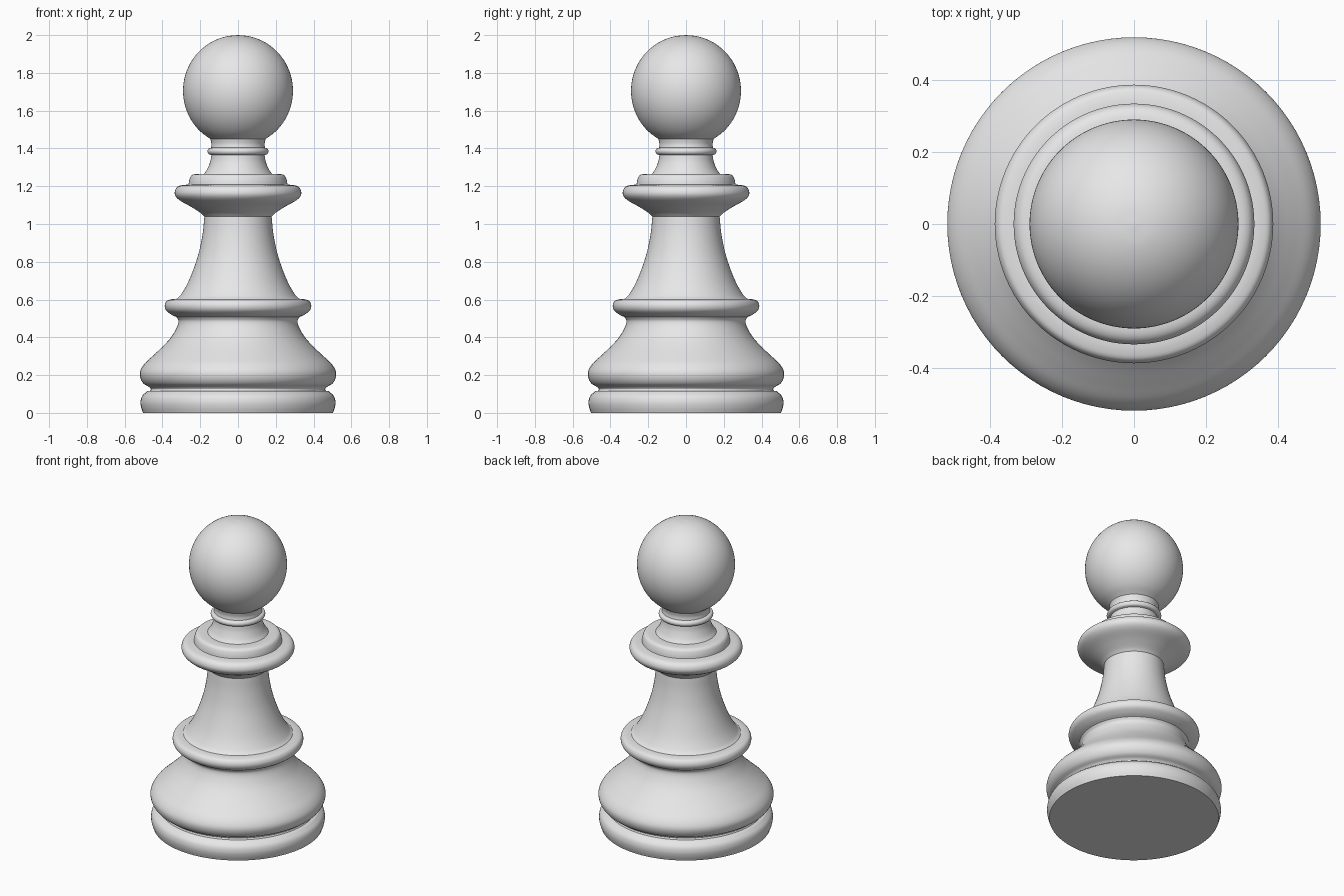
import bpy
import bmesh
import math
from mathutils import Vector

SIDES = 96

cube = bpy.data.objects.get("Cube")
if cube:
    bpy.data.objects.remove(cube, do_unlink=True)

grey = bpy.data.materials.new("light_grey")
grey.use_nodes = True
grey.diffuse_color = (0.8, 0.8, 0.8, 1)
bsdf = next(n for n in grey.node_tree.nodes if n.type == "BSDF_PRINCIPLED")
bsdf.inputs["Base Color"].default_value = grey.diffuse_color


def smooth_curve(points, steps=5):
    """Catmull-Rom curve through (radius, height) points."""
    p = [Vector(q) for q in points]
    if len(p) < 3:
        return p
    p = [2 * p[0] - p[1]] + p + [2 * p[-1] - p[-2]]
    out = []
    for a, b, c, d in zip(p, p[1:], p[2:], p[3:]):
        for i in range(steps):
            t = i / steps
            out.append((2 * b + (c - a) * t + (2 * a - 5 * b + 4 * c - d) * t**2
                        + (3 * b - a - 3 * c + d) * t**3) / 2)
    return out + [p[-2]]


def lathe(name, *curves):
    """Turn smooth curves, joined at crisp corners, around the z axis."""
    bm = bmesh.new()
    verts = []
    for curve in curves:
        verts += [bm.verts.new((max(r, 0), 0, z)) for r, z in smooth_curve(curve)]
    edges = [bm.edges.new(pair) for pair in zip(verts, verts[1:])]
    bmesh.ops.spin(bm, geom=verts + edges, cent=(0, 0, 0), axis=(0, 0, 1),
                   angle=math.tau, steps=SIDES, use_duplicate=False)
    bmesh.ops.remove_doubles(bm, verts=bm.verts[:], dist=0.0002)
    bmesh.ops.recalc_face_normals(bm, faces=bm.faces[:])
    # open shells can be oriented either way: make the normals face outward
    if sum(f.normal.xy.dot(f.calc_center_median().xy) * f.calc_area() for f in bm.faces) < 0:
        bmesh.ops.reverse_faces(bm, faces=bm.faces[:])
    mesh = bpy.data.meshes.new(name)
    bm.to_mesh(mesh)
    bm.free()
    mesh.materials.append(grey)
    obj = bpy.data.objects.new(name, mesh)
    bpy.context.collection.objects.link(obj)
    bpy.ops.object.select_all(action="DESELECT")
    obj.select_set(True)
    bpy.context.view_layer.objects.active = obj
    bpy.ops.object.shade_smooth_by_angle(angle=math.radians(35))
    return obj


# Foot disc with its flat underside
lathe("foot",
      [(0, 0), (0.503, 0)],
      [(0.503, 0), (0.513, 0.03), (0.516, 0.06), (0.507, 0.09), (0.48, 0.115)],
      [(0.48, 0.115), (0.465, 0.117)])

# Wide bell, from the groove up to its waist
lathe("bell",
      [(0.465, 0.117), (0.462, 0.127), (0.472, 0.138)],
      [(0.472, 0.138), (0.5, 0.155), (0.517, 0.185), (0.518, 0.22), (0.495, 0.26),
       (0.45, 0.303), (0.4, 0.35), (0.355, 0.4), (0.325, 0.45), (0.315, 0.485),
       (0.325, 0.507)])

# Rounded ring below the stem
lathe("lower_ring",
      [(0.325, 0.507), (0.352, 0.52), (0.38, 0.542), (0.388, 0.568), (0.378, 0.592),
       (0.355, 0.601), (0.325, 0.604)])

# Tapering stem
lathe("stem",
      [(0.325, 0.604), (0.304, 0.624), (0.27, 0.68), (0.236, 0.76), (0.207, 0.85),
       (0.187, 0.95), (0.178, 1.04)])

# Wide collar and the smaller step on it
lathe("collar",
      [(0.178, 1.04), (0.2, 1.06), (0.25, 1.092), (0.31, 1.126), (0.334, 1.155),
       (0.33, 1.185), (0.308, 1.203), (0.262, 1.209)])
lathe("collar_step",
      [(0.262, 1.209), (0.258, 1.232), (0.248, 1.255), (0.228, 1.264), (0.18, 1.265)])

# Slim neck with a narrow bead
lathe("neck",
      [(0.18, 1.265), (0.163, 1.29), (0.147, 1.33), (0.141, 1.365)])
lathe("neck_bead",
      [(0.141, 1.365), (0.156, 1.371), (0.162, 1.385), (0.156, 1.399), (0.143, 1.404)],
      [(0.143, 1.404), (0.141, 1.425), (0.146, 1.45)])

# Slightly tall ball on top
start = -math.pi / 3
lathe("head",
      [(0.291 * math.cos(a), 1.705 + 0.295 * math.sin(a))
       for a in (start + (math.pi / 2 - start) * i / 12 for i in range(13))])
